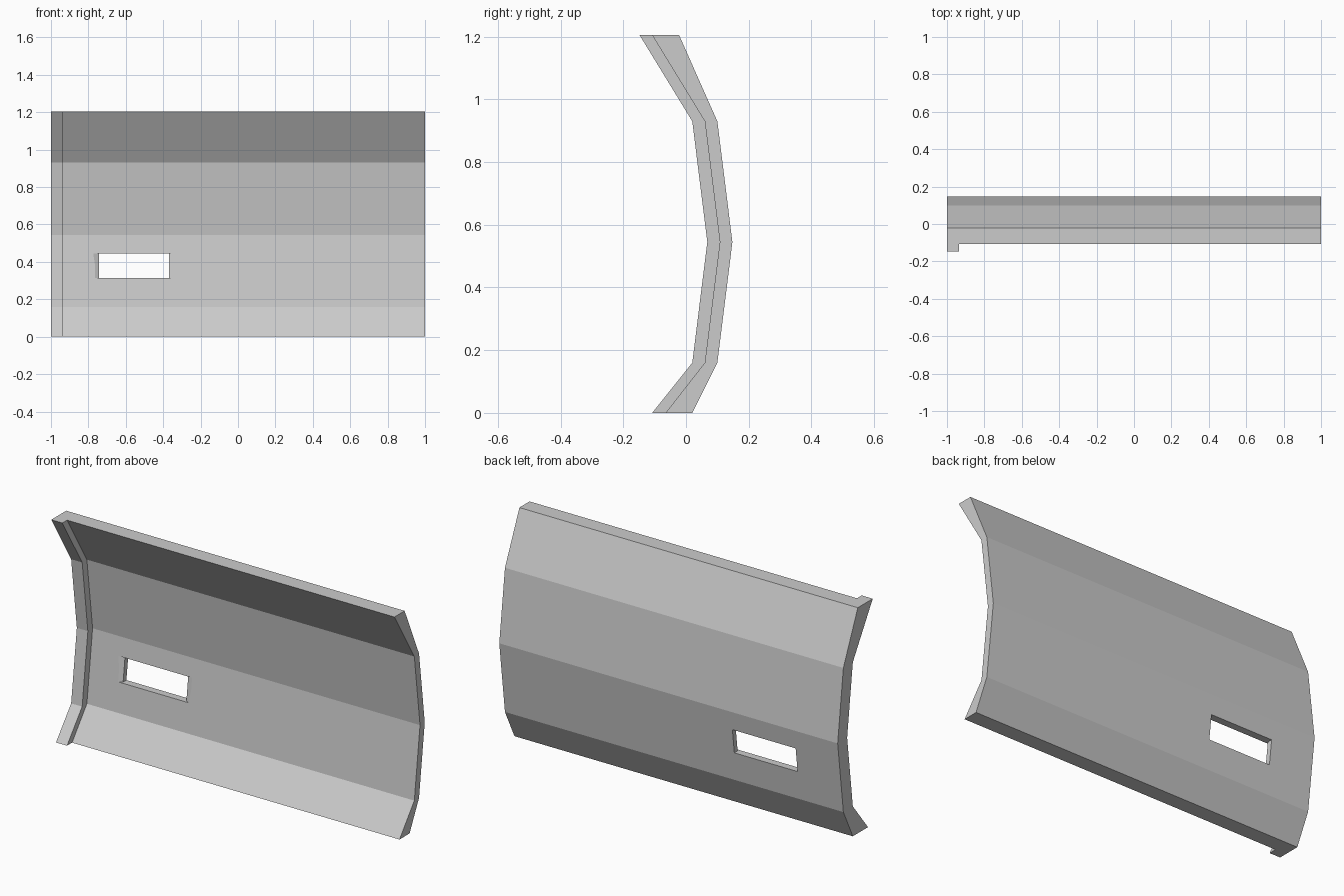
import bpy, bmesh

if "Cube" in bpy.data.objects:
    bpy.data.objects.remove(bpy.data.objects["Cube"])


def loft(name, rings):
    """Skin a stack of equal rings and cap both ends."""
    bm = bmesh.new()
    rows = [[bm.verts.new(p) for p in ring] for ring in rings]
    n = len(rows[0])
    for a, b in zip(rows, rows[1:]):
        for i in range(n):
            j = (i + 1) % n
            bm.faces.new((a[i], a[j], b[j], b[i]))
    bm.faces.new(rows[0][::-1])
    bm.faces.new(rows[-1])
    bmesh.ops.recalc_face_normals(bm, faces=bm.faces)
    mesh = bpy.data.meshes.new(name)
    bm.to_mesh(mesh)
    bm.free()
    obj = bpy.data.objects.new(name, mesh)
    bpy.context.collection.objects.link(obj)
    return obj


# Bent wall panel with a raised rib on its left edge
# Levels: height, back face y, front face y, rib face y
levels = [(0, 0.02, -0.065, -0.108), (0.16, 0.10, 0.06, 0.02),
          (0.545, 0.148, 0.108, 0.068), (0.93, 0.10, 0.06, 0.02),
          (1.205, -0.022, -0.108, -0.148)]
RIB_X = -0.935
panel = loft("wall_panel", [
    [(-1, back, z), (1, back, z), (1, front, z),
     (RIB_X, front, z), (RIB_X, rib, z), (-1, rib, z)]
    for z, back, front, rib in levels])

# Window cutter follows the wall slope, with side edges flared at the front
X0, X1 = -0.743, -0.369


def window_ring(z, flare):
    y = 0.06 + 0.048 * (z - 0.16) / 0.385
    d = 0.012
    return [(X0 - 2 * flare, y - d, z), (X0, y + d, z), (X0, y + 0.08, z),
            (X1, y + 0.08, z), (X1, y + d, z), (X1 + 2 * flare, y - d, z)]


cutter = loft("window_cutter", [window_ring(0.315, 0.021), window_ring(0.445, 0.031)])
cutter.hide_render = True
cutter.hide_set(True)

mod = panel.modifiers.new("window", 'BOOLEAN')
mod.operation = 'DIFFERENCE'
mod.solver = 'EXACT'
mod.object = cutter
